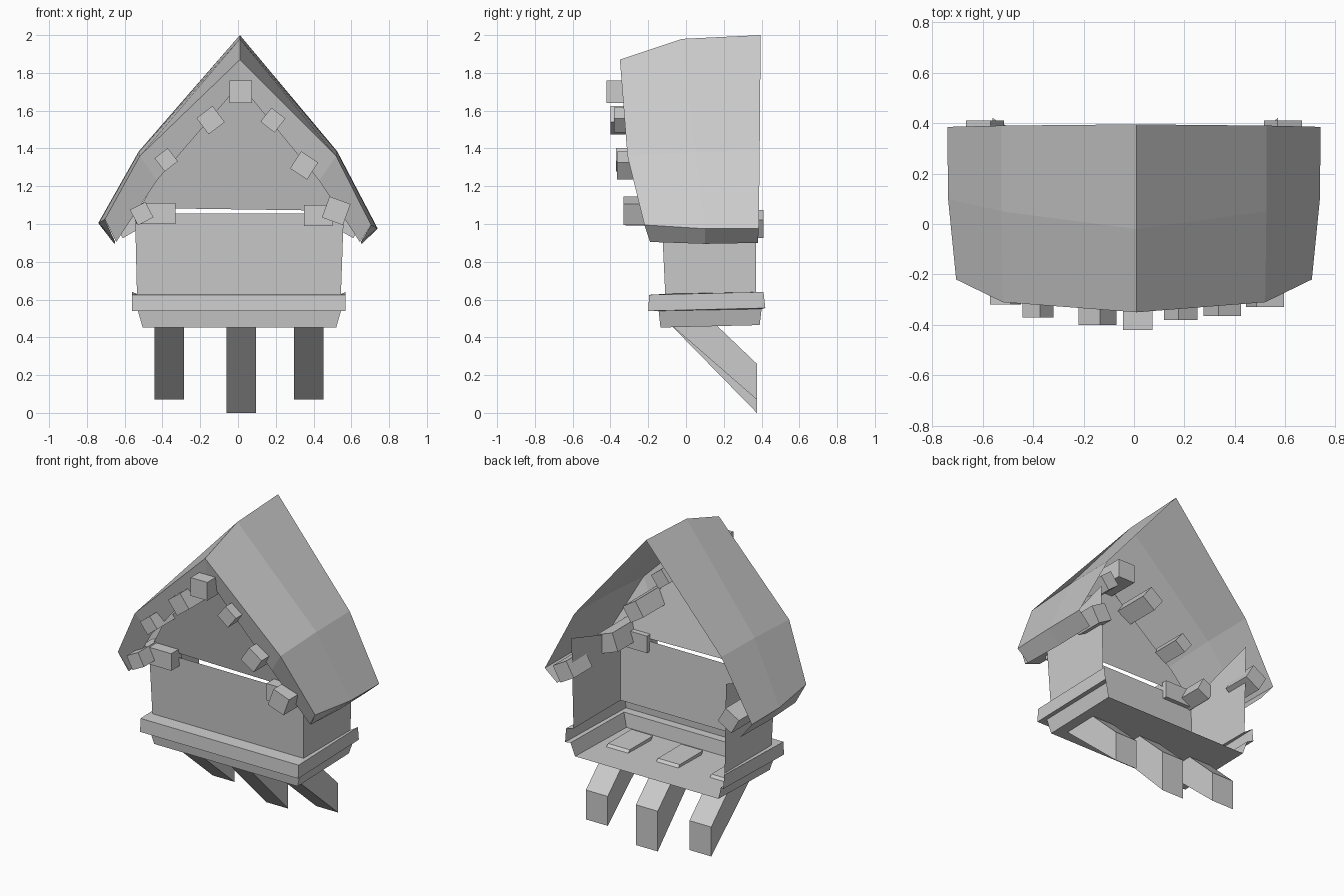
import bpy, math
from mathutils import Matrix, Vector

if "Cube" in bpy.data.objects:
    bpy.data.objects.remove(bpy.data.objects["Cube"])


def make(name, verts, faces):
    me = bpy.data.meshes.new(name)
    me.from_pydata(verts, [], faces)
    me.update()
    ob = bpy.data.objects.new(name, me)
    bpy.context.collection.objects.link(ob)
    return ob


def loft(name, rows, extra=()):
    """Join rows of equal point count with quads."""
    n = len(rows[0])
    verts = [p for r in rows for p in r]
    faces = [(i * n + j, i * n + j + 1, (i + 1) * n + j + 1, (i + 1) * n + j)
             for i in range(len(rows) - 1) for j in range(n - 1)]
    return make(name, verts, faces + list(extra))


def beam(name, x, z, w, h, y0, y1, angle=0):
    """Rectangular timber running along y, rolled about its own axis."""
    rot = Matrix.Rotation(math.radians(angle), 3, 'Y')
    verts = []
    for y in (y0, y1):
        for a, b in ((-1, -1), (1, -1), (1, 1), (-1, 1)):
            p = rot @ Vector((a * w / 2, 0, b * h / 2))
            verts.append((x + p.x, y, z + p.z))
    faces = [(0, 1, 2, 3), (7, 6, 5, 4)]
    faces += [(i, i + 4, (i + 1) % 4 + 4, (i + 1) % 4) for i in range(4)]
    return make(name, verts, faces)


# Roof: open-backed shell with outer slopes, front rim and eave undersides
for side, s in (("left", -1), ("right", 1)):
    ez = 0.99 - 0.015 * s
    outer = [
        [(0.01, 0.395, 2.0), (s * .525, 0.39, 1.385), (s * .74, 0.385, ez), (s * .655, 0.38, .90)],
        [(0.01, -0.02, 1.98), (s * .525, 0.05, 1.38), (s * .737, 0.10, ez), (s * .655, 0.10, .895)],
        [(0.01, -0.35, 1.87), (s * .52, -0.31, 1.36), (s * .705, -0.22, ez + .02), (s * .65, -0.19, .905)],
    ]
    loft(side + "_roof", outer)
    rim_in = [(0.01, -0.33, 1.74), (s * .43, -0.27, 1.23), (s * .645, -0.185, .905)]
    loft(side + "_roof_front_rim", [outer[2][:3], rim_in])

# Bay walls, ledge and floor: U-shaped rings lofted downwards
rings = [  # left x, right x, front y, back y, front z, back z
    (-.545, .56, -.13, .37, 1.055, 1.21),
    (-.535, .545, -.11, .37, .63, .63),
    (-.56, .57, -.195, .41, .625, .64),
    (-.56, .57, -.20, .42, .54, .555),
    (-.53, .545, -.145, .40, .54, .55),
    (-.505, .52, -.135, .39, .452, .465),
]
rows = [[(xl, yb, zb), (xl, yf, zf), (xr, yf, zf), (xr, yb, zb)]
        for xl, xr, yf, yb, zf, zb in rings]
last = 4 * (len(rings) - 1)
loft("bay_walls_and_floor", rows, [(last, last + 1, last + 2, last + 3)])

# Gable panel above the slit, leaning forward
outline = [(-.52, 1.085), (-.43, 1.24), (.01, 1.76), (.43, 1.24), (.53, 1.07)]
make("gable_panel", [(x, -.13 - (z - 1.08) * .22, z) for x, z in outline], [(0, 1, 2, 3, 4)])

# Timbers poking out under the roof edge
timbers = [  # x, z, size, front y, back y, roll
    (.015, 1.70, .118, -.42, -.05, 0),
    (-.145, 1.55, .107, -.40, 0.0, -37),
    (-.38, 1.34, .088, -.37, 0.0, -38),
    (-.51, 1.055, .092, -.32, 0.05, -27),
    (.185, 1.55, .094, -.38, 0.0, 38),
    (.35, 1.31, .108, -.365, .04, 33),
    (.52, 1.07, .118, -.33, .06, 20),
]
for i, (x, z, d, y0, y1, a) in enumerate(timbers):
    beam(f"roof_timber_{i + 1}", x, z, d, d, y0, y1, a)
beam("left_tie_end", -.435, 1.055, .21, .11, -.21, -.10)
beam("right_tie_end", .425, 1.045, .15, .11, -.21, -.10)
for side, s in (("left", -1), ("right", 1)):
    beam(side + "_back_timber", s * .59, 1.0, .11, .11, .22, .41, s * 30)

# Slanting struts below, cut upright where they meet the wall behind
for name, x, zb in (("left", -.365, .07), ("middle", .0175, 0), ("right", .375, .07)):
    prof = [(-.09, .475), (.15, .475), (.375, .26), (.375, zb)]
    verts = [(x + dx, y, z) for dx in (-.078, .078) for y, z in prof]
    faces = [(0, 1, 2, 3), (7, 6, 5, 4)]
    faces += [(i, i + 4, (i + 1) % 4 + 4, (i + 1) % 4) for i in range(4)]
    make(name + "_strut", verts, faces)
